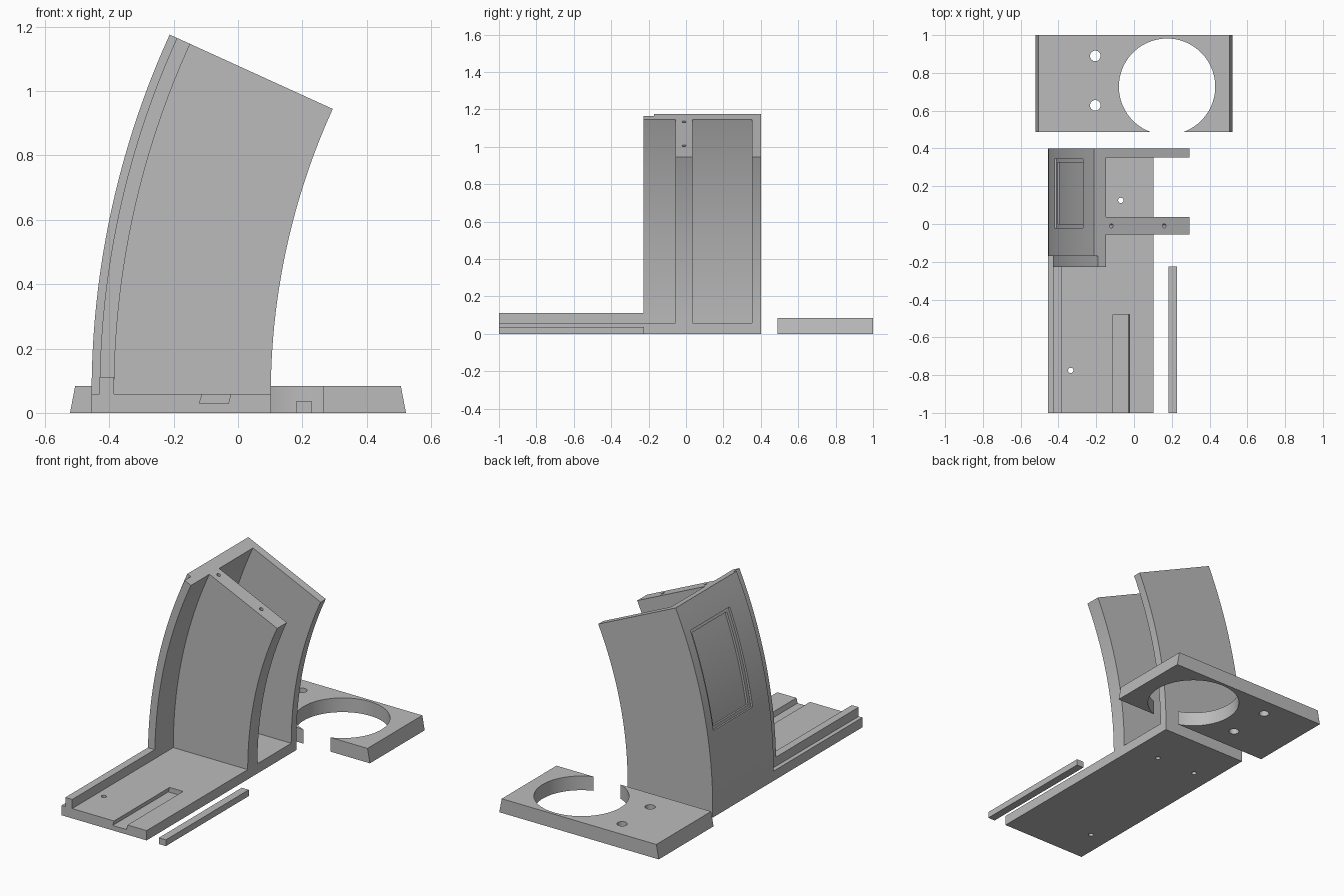
import bpy
import bmesh
from math import sin, cos, pi, radians
from mathutils import Matrix, Vector

cube = bpy.data.objects.get("Cube")
if cube:
    bpy.data.objects.remove(cube)

grey = bpy.data.materials.new("plain_grey")
grey.use_nodes = True
grey.diffuse_color = (0.5, 0.5, 0.5, 1)
grey.node_tree.nodes["Principled BSDF"].inputs["Base Color"].default_value = (0.5, 0.5, 0.5, 1)

# Shared dimensions: the curved body sweeps about an axis along y
FLOOR = 0.058
AXIS_X = 2.24
SWEEP = radians(24.5)
R_OUT, R_REBATE, R_WALL, R_IN = 2.695, 2.67, 2.625, 2.138
FRONT, BACK = -0.228, 0.4
parts = []


def finish(name, bm):
    bmesh.ops.recalc_face_normals(bm, faces=bm.faces)
    mesh = bpy.data.meshes.new(name)
    bm.to_mesh(mesh)
    bm.free()
    mesh.materials.append(grey)
    obj = bpy.data.objects.new(name, mesh)
    bpy.context.collection.objects.link(obj)
    parts.append(obj)
    return obj


def prism(name, outline, y0, y1):
    """Extrude an x-z outline along y."""
    bm = bmesh.new()
    face = bm.faces.new([bm.verts.new((x, y0, z)) for x, z in outline])
    grown = bmesh.ops.extrude_face_region(bm, geom=[face])["geom"]
    verts = [v for v in grown if isinstance(v, bmesh.types.BMVert)]
    bmesh.ops.translate(bm, verts=verts, vec=(0, y1 - y0, 0))
    return finish(name, bm)


def box(name, x0, x1, y0, y1, z0, z1):
    return prism(name, [(x0, z0), (x1, z0), (x1, z1), (x0, z1)], y0, y1)


def on_arc(r, a):
    return AXIS_X - r * cos(a), FLOOR + r * sin(a)


def sector(name, r0, r1, y0, y1, a0=0.0, a1=SWEEP, steps=40):
    angles = [a0 + (a1 - a0) * i / steps for i in range(steps + 1)]
    outline = [on_arc(r1, a) for a in angles] + [on_arc(r0, a) for a in reversed(angles)]
    return prism(name, outline, y0, y1)


def rod(name, radius, depth, centre, tilt=0.0, sides=32):
    bm = bmesh.new()
    bmesh.ops.create_cone(bm, cap_ends=True, segments=sides, radius1=radius, radius2=radius,
                          depth=depth, matrix=Matrix.Translation(Vector(centre)) @ Matrix.Rotation(tilt, 4, "Y"))
    return finish(name, bm)


def cut(target, cutter):
    mod = target.modifiers.new("cut", "BOOLEAN")
    mod.operation = "DIFFERENCE"
    mod.solver = "EXACT"
    mod.object = cutter
    bpy.context.view_layer.objects.active = target
    bpy.ops.object.modifier_apply(modifier=mod.name)
    parts.remove(cutter)
    bpy.data.objects.remove(cutter)


# Base slab with a slanted slot and screw holes
base = box("base_slab", -0.455, 0.102, -1, BACK, 0, FLOOR)
slot = [(-0.12, 0.029), (-0.03, 0.029), (-0.021, 0.066), (-0.109, 0.066)]
cut(base, prism("slot_cutter", slot, -1.1, -0.48))
for x, y in [(-0.07, 0.125), (-0.335, 0.125), (-0.335, -0.775)]:
    cut(base, rod("hole_cutter", 0.014, 0.3, (x, y, 0.03)))

# Raised rail along the base edge
box("base_rail", -0.43, -0.385, -1, FRONT, FLOOR, 0.112)

# Curved outer wall with a stepped window recess and a rebated front edge
wall = sector("curved_wall", R_WALL, R_OUT, -0.17, BACK)
A0, A1 = radians(9.1), radians(21.3)
cut(wall, sector("recess_cutter", R_OUT - 0.012, R_OUT + 0.05, -0.022, 0.345, A0, A1))
cut(wall, sector("panel_cutter", R_OUT - 0.025, R_OUT + 0.05, 0, 0.325, A0 + 0.007, A1 - 0.007))
sector("rebated_edge", R_WALL, R_REBATE, FRONT, -0.17)

# Side walls
sector("back_side_wall", R_IN, R_WALL, 0.352, BACK)
divider = sector("middle_wall", R_IN, R_WALL, -0.055, 0.036)
for r in (2.593, 2.286):
    x, z = on_arc(r, SWEEP)
    cut(divider, rod("pin_hole_cutter", 0.011, 0.16, (x, -0.01, z), SWEEP, 16))

# Loose strip beside the base
box("loose_strip", 0.182, 0.228, -1, -0.225, 0, 0.037)

# Holder plate with tapered ends, an open ring and two holes
plate = prism("holder_plate", [(-0.522, 0), (0.522, 0), (0.506, 0.084), (-0.506, 0.084)], 0.488, 1)
cut(plate, rod("ring_cutter", 0.255, 0.4, (0.175, 0.727, 0.04), sides=96))
for y in (0.628, 0.89):
    cut(plate, rod("plate_hole_cutter", 0.028, 0.4, (-0.205, y, 0.04)))

# Smooth curved faces, keep edges sharp
bpy.ops.object.select_all(action="DESELECT")
for obj in parts:
    obj.select_set(True)
bpy.context.view_layer.objects.active = base
bpy.ops.object.shade_smooth_by_angle(angle=radians(30))
